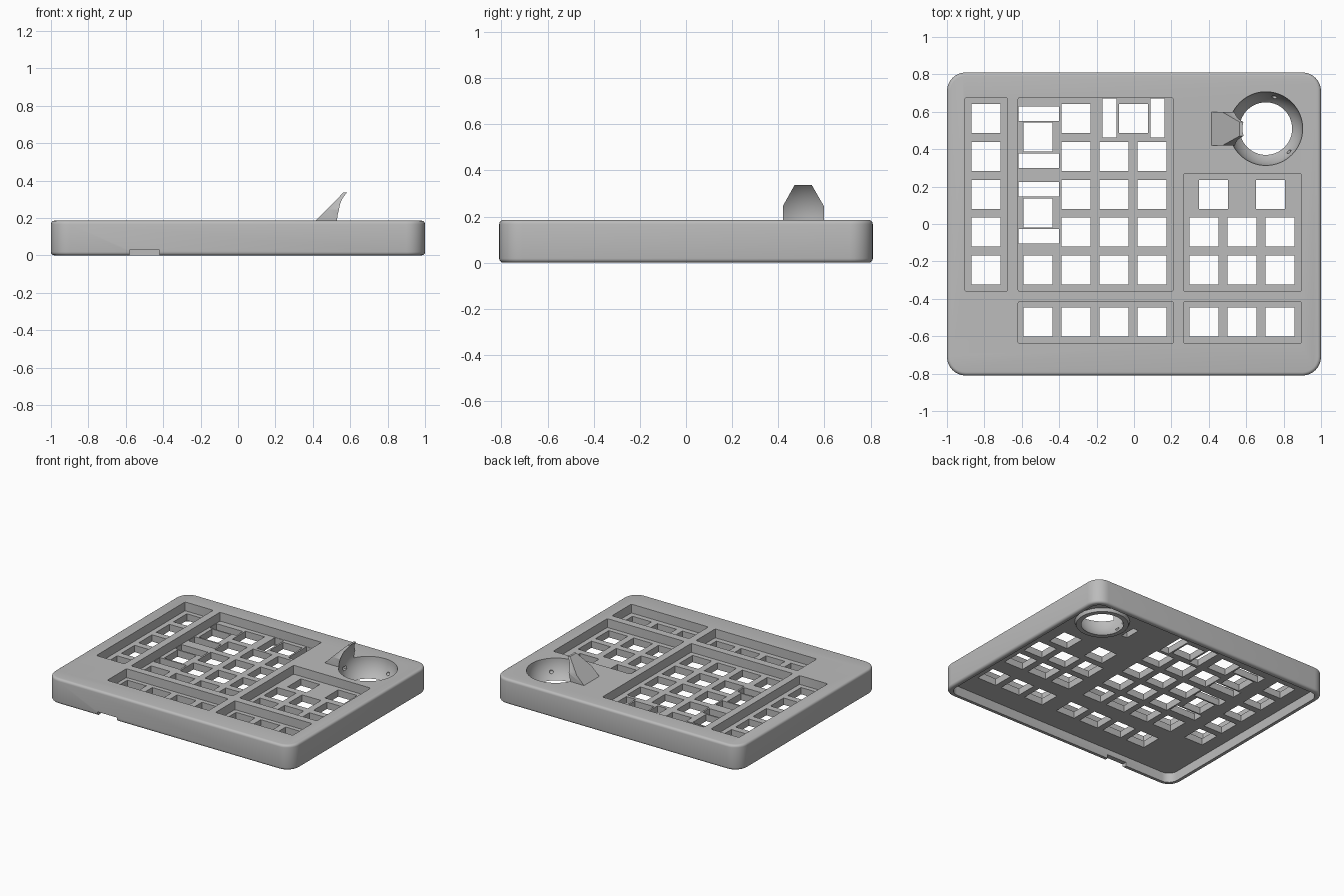
import bpy, bmesh, math
from mathutils import Vector, Matrix

if "Cube" in bpy.data.objects:
    bpy.data.objects.remove(bpy.data.objects["Cube"], do_unlink=True)

grey = bpy.data.materials.new("matte grey")
grey.use_nodes = True
grey.diffuse_color = (0.5, 0.5, 0.5, 1)
grey.node_tree.nodes["Principled BSDF"].inputs["Base Color"].default_value = (0.5, 0.5, 0.5, 1)


def make(name, bm):
    bmesh.ops.recalc_face_normals(bm, faces=bm.faces[:])
    mesh = bpy.data.meshes.new(name)
    bm.to_mesh(mesh)
    bm.free()
    mesh.materials.append(grey)
    obj = bpy.data.objects.new(name, mesh)
    bpy.context.collection.objects.link(obj)
    return obj


def add_box(bm, x0, x1, y0, y1, z0, z1):
    size = Matrix.Diagonal((x1 - x0, y1 - y0, z1 - z0, 1))
    mid = Matrix.Translation(((x0 + x1) / 2, (y0 + y1) / 2, (z0 + z1) / 2))
    return bmesh.ops.create_cube(bm, size=1, matrix=mid @ size)["verts"]


def boxes(name, items, corner=0, segs=2, rim=0):
    """Boxes with rounded upright corners and an optional rounded rim."""
    bm = bmesh.new()
    for item in items:
        add_box(bm, *item)
    if corner:
        upright = [e for e in bm.edges if abs(e.verts[0].co.z - e.verts[1].co.z) > 0.001]
        bmesh.ops.bevel(bm, geom=upright, offset=corner, segments=segs, profile=0.5, affect='EDGES')
    if rim:
        edges = [e for e in bm.edges if e.calc_face_angle(0) > 1.2
                 and abs(e.verts[0].co.z - e.verts[1].co.z) < 0.001]
        bmesh.ops.bevel(bm, geom=edges, offset=rim, segments=4, profile=0.5, affect='EDGES')
    return make(name, bm)


def prism(name, points, shift):
    bm = bmesh.new()
    face = bm.faces.new([bm.verts.new(p) for p in points])
    new = bmesh.ops.extrude_face_region(bm, geom=[face])["geom"]
    bmesh.ops.translate(bm, vec=Vector(shift), verts=[v for v in new if isinstance(v, bmesh.types.BMVert)])
    return make(name, bm)


def combine(target, tool, operation):
    mod = target.modifiers.new(operation.lower(), 'BOOLEAN')
    mod.operation = operation
    mod.solver = 'EXACT'
    mod.object = tool
    bpy.context.view_layer.objects.active = target
    bpy.ops.object.modifier_apply(modifier=mod.name)
    bpy.data.objects.remove(tool, do_unlink=True)


# Outer case, open underneath
PLATE, CEILING, TOP = 0.12, 0.07, 0.185
case = boxes("case", [(-1, 1, -0.81, 0.81, 0, TOP)], corner=0.1, segs=8, rim=0.018)
combine(case, boxes("cavity", [(-0.965, 0.965, -0.775, 0.775, -0.1, CEILING)], 0.07, 6), 'DIFFERENCE')

# Recessed wells around each key group
left, main, right = (-0.905, -0.675), (-0.62, 0.21), (0.265, 0.895)
lower, upper = (-0.64, -0.415), (-0.36, 0.675)
areas = [left + upper, main + upper, right + (-0.36, 0.27), main + lower, right + lower]
combine(case, boxes("wells", [a + (PLATE, 0.3) for a in areas], 0.01), 'DIFFERENCE')

# Key openings
rows = [0.565 - 0.203 * i for i in range(5)]
cols = [-0.513 + 0.203 * i for i in range(4)]
side = [0.374 + 0.203 * i for i in range(3)]
keys = [(-0.79, y) for y in rows] + [(cols[1], y) for y in rows]
keys += [(x, y) for x in cols[2:] for y in rows[1:]]
keys += [(cols[0], rows[4]), (-0.003, rows[0]), (0.425, rows[2]), (0.73, rows[2])]
keys += [(x, y) for x in side for y in rows[3:]]
keys += [(x, -0.524) for x in cols + side]
H = 0.0775
holes = [(x - H, x + H, y - H, y + H, 0, 0.15) for x, y in keys]

# Double-length keys with a stabiliser slot at both ends
for y in (0.464, 0.06):
    holes.append((cols[0] - H, cols[0] + H, y - H, y + H, 0, 0.15))
    for s in (-1, 1):
        holes.append((-0.617, -0.4, y + s * 0.126 - 0.038, y + s * 0.126 + 0.038, 0, 0.15))
for s in (-1, 1):
    x = -0.003 + s * 0.128
    holes.append((x - 0.038, x + 0.038, 0.463, 0.672, 0, 0.15))
combine(case, boxes("key_holes", holes), 'DIFFERENCE')

# Cable notch in the front wall
combine(case, boxes("cable_notch", [(-0.58, -0.42, -0.9, -0.74, -0.1, 0.028)]), 'DIFFERENCE')

# Ball socket cup under the top surface
BALL = Vector((0.705, 0.51, TOP))
bm = bmesh.new()
bmesh.ops.create_cone(bm, cap_ends=True, segments=64, radius1=0.175, radius2=0.215, depth=0.1,
                      matrix=Matrix.Translation((BALL.x, BALL.y, 0.097)))
combine(case, make("socket_cup", bm), 'UNION')

# Sloping sensor hood beside the ball
hood = prism("sensor_hood", [(0.412, 0.4, 0.1), (0.65, 0.4, 0.1), (0.62, 0.4, 0.339),
                             (0.567, 0.4, 0.339), (0.412, 0.4, 0.183)], (0, 0.22, 0))
outline = prism("hood_outline", [(0.3, 0.42, 0.09), (0.3, 0.598, 0.09), (0.3, 0.598, 0.245),
                                 (0.3, 0.545, 0.337), (0.3, 0.471, 0.337), (0.3, 0.42, 0.245)], (0.4, 0, 0))
combine(hood, outline, 'INTERSECT')
combine(case, hood, 'UNION')

# Spherical hollow for the ball
bm = bmesh.new()
bmesh.ops.create_uvsphere(bm, u_segments=64, v_segments=32, radius=0.197,
                          matrix=Matrix.Translation(BALL))
combine(case, make("ball_hollow", bm), 'DIFFERENCE')

# Sensor pocket below the hood and its small window into the socket
combine(case, boxes("sensor_pocket", [(0.44, 0.485, 0.45, 0.57, 0, 0.16)]), 'DIFFERENCE')
combine(case, boxes("sensor_window", [(0.46, 0.6, 0.49, 0.53, 0.125, 0.15)]), 'DIFFERENCE')

# Three bearing dimples in the socket
bm = bmesh.new()
for k in range(3):
    a = math.radians(75 + 120 * k)
    spot = BALL + Vector((math.cos(a) * 0.175, math.sin(a) * 0.175, -0.09))
    bmesh.ops.create_icosphere(bm, subdivisions=2, radius=0.014, matrix=Matrix.Translation(spot))
combine(case, make("bearing_dimples", bm), 'DIFFERENCE')

bpy.ops.object.select_all(action='DESELECT')
case.select_set(True)
bpy.context.view_layer.objects.active = case
bpy.ops.object.shade_smooth_by_angle(angle=math.radians(30))
